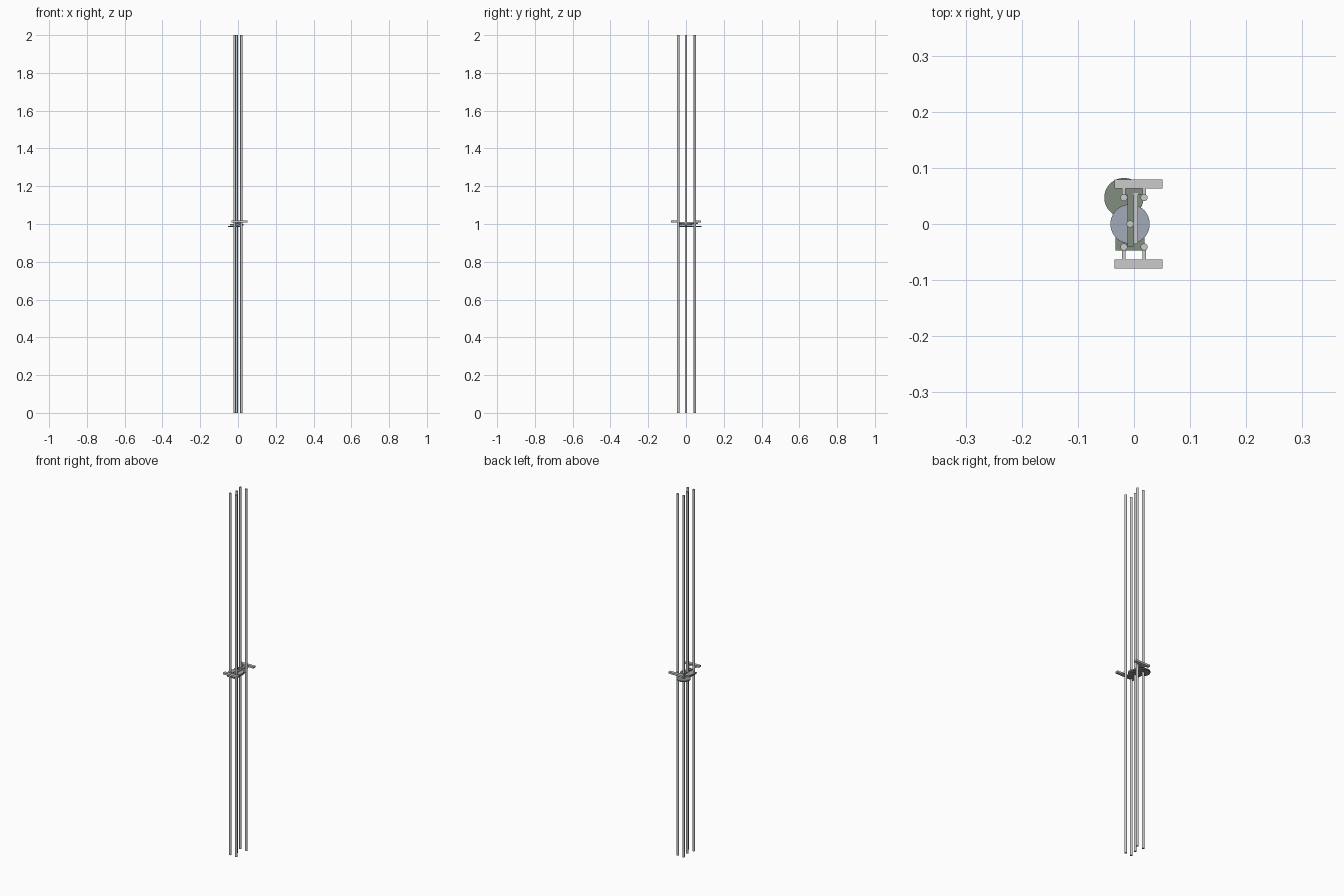
import bpy, math

if "Cube" in bpy.data.objects:
    bpy.data.objects.remove(bpy.data.objects["Cube"])


def material(name, rgb):
    m = bpy.data.materials.new(name)
    m.diffuse_color = (*rgb, 1)
    m.use_nodes = True
    m.node_tree.nodes["Principled BSDF"].inputs["Base Color"].default_value = m.diffuse_color
    return m


GREEN = material("dull_green", (0.22, 0.27, 0.21))
BLUE = material("pale_blue", (0.36, 0.41, 0.48))


def box(name, x0, x1, y0, y1, z0, z1, mat=None):
    bpy.ops.mesh.primitive_cube_add(size=1, location=((x0 + x1) / 2, (y0 + y1) / 2, (z0 + z1) / 2))
    o = bpy.context.object
    o.name = name
    o.scale = (x1 - x0, y1 - y0, z1 - z0)
    bpy.ops.object.transform_apply(location=False, rotation=False, scale=True)
    if mat:
        o.data.materials.append(mat)
    return o


def cylinder(name, x, y, r, z0, z1, sides=32, mat=None):
    bpy.ops.mesh.primitive_cylinder_add(vertices=sides, radius=r, depth=z1 - z0,
                                        location=(x, y, (z0 + z1) / 2))
    o = bpy.context.object
    o.name = name
    bpy.ops.object.shade_smooth_by_angle(angle=math.radians(35))
    if mat:
        o.data.materials.append(mat)
    return o


# Long upright rods: four corners and one through the middle
for i, (x, y) in enumerate([(-0.018, 0.047), (0.018, 0.047), (-0.018, -0.041),
                            (0.018, -0.041), (-0.007, 0.0)]):
    cylinder(f"rod_{i + 1}", x, y, 0.0063, 0, 2, 24)

# Upper carriage: end bars with prongs reaching the rods, joined by a spine
Z0, Z1 = 1.008, 1.018
for label, s, rod_y in (("back", 1, 0.047), ("front", -1, 0.041)):
    box(f"{label}_end_bar", -0.035, 0.051, *sorted((s * 0.063, s * 0.079)), Z0, Z1)
    for side, x in (("left", -0.018), ("right", 0.018)):
        box(f"{label}_{side}_prong", x - 0.003, x + 0.003,
            *sorted((s * rod_y, s * 0.0635)), Z0, Z1)
box("carriage_spine", -0.001, 0.007, -0.036, 0.055, 1.003, 1.010)

# Green linkage between the carriage and the wheel
box("link_head", -0.015, 0.016, 0.052, 0.063, 1.000, 1.008, GREEN)
box("link_arm", -0.012, -0.001, -0.040, 0.055, 1.000, 1.006, GREEN)

# Central wheel, offset wheel and base plate below
cylinder("center_wheel", -0.007, 0, 0.035, 0.993, 1.000, 64, BLUE)
cylinder("offset_wheel", -0.018, 0.047, 0.035, 0.983, 0.989, 64, GREEN)
box("base_plate", -0.033, 0.019, -0.047, 0.025, 0.983, 0.989, GREEN)
